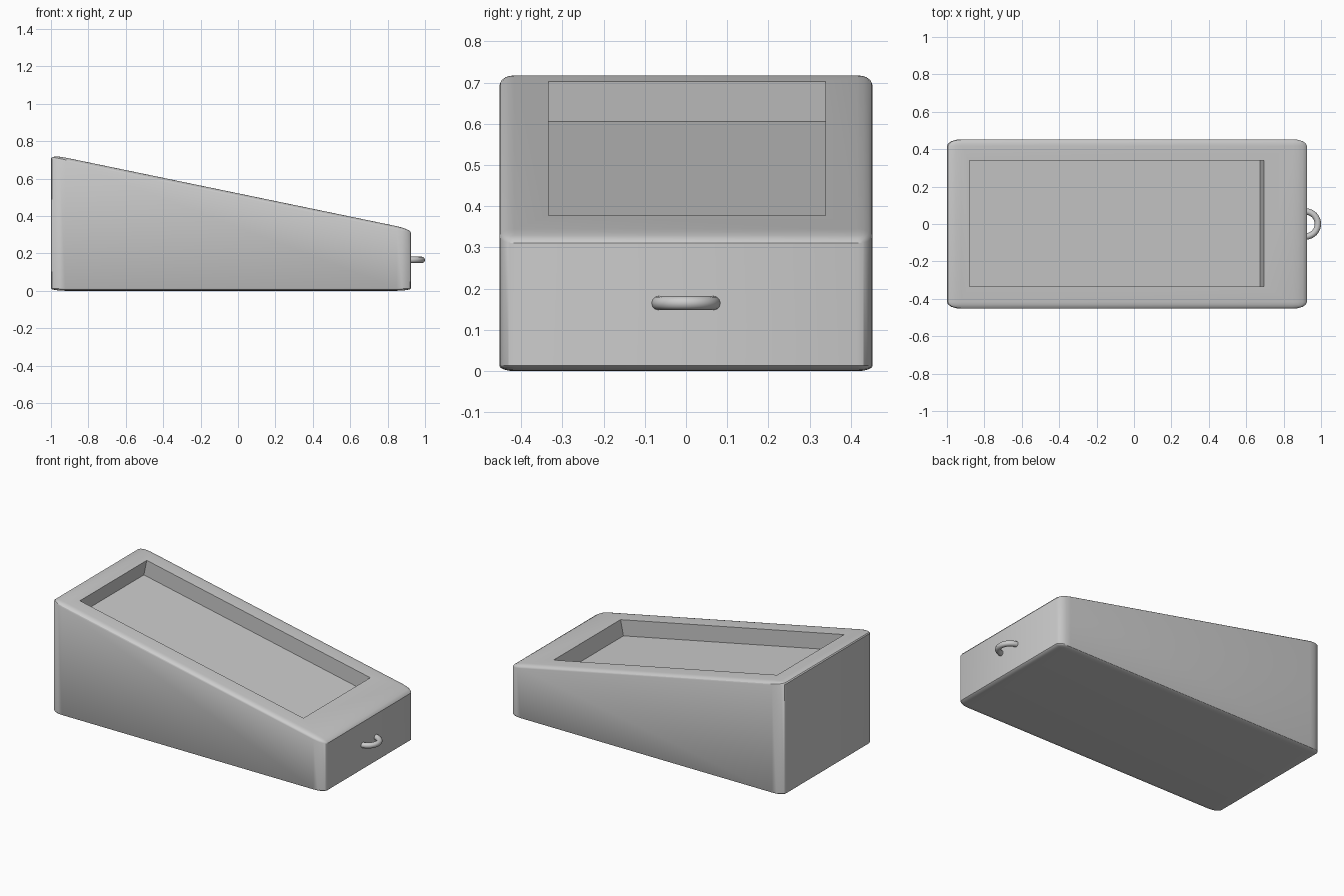
import bpy, bmesh, math
from mathutils import Matrix

if "Cube" in bpy.data.objects:
    bpy.data.objects.remove(bpy.data.objects["Cube"])

SLOPE = 0.207
def top(x):
    return 0.521 - SLOPE * x

def new_object(name, bm):
    mesh = bpy.data.meshes.new(name)
    bmesh.ops.recalc_face_normals(bm, faces=bm.faces)
    bm.to_mesh(mesh)
    bm.free()
    ob = bpy.data.objects.new(name, mesh)
    bpy.context.collection.objects.link(ob)
    return ob

def activate(ob):
    bpy.ops.object.select_all(action='DESELECT')
    ob.select_set(True)
    bpy.context.view_layer.objects.active = ob

# Wedge body: bevelled cube mapped onto the sloping form
BEVEL = 0.08
bm = bmesh.new()
bmesh.ops.create_cube(bm, size=2)
bmesh.ops.bevel(bm, geom=bm.edges[:], offset=BEVEL, segments=4,
                profile=0.5, affect='EDGES')
for v in bm.verts:
    x = -0.0375 + v.co.x * 0.9625
    if v.co.z > 0:
        z = top(x) + (v.co.z - 1) / BEVEL * 0.019
    else:
        z = (v.co.z + 1) / BEVEL * 0.013
    v.co = (x, v.co.y * 0.453, z)
body = new_object("wedge_body", bm)

# Recessed tray, cut square to the sloping top
x0, x1, y0, y1, depth = -0.88, 0.695, -0.334, 0.339, 0.1
xm = (x0 + x1) / 2
angle = math.atan(SLOPE)
bm = bmesh.new()
bmesh.ops.create_cube(bm, size=1, matrix=(
    Matrix.Translation((xm, (y0 + y1) / 2, top(xm)))
    @ Matrix.Rotation(angle, 4, 'Y')
    @ Matrix.Diagonal(((x1 - x0) / math.cos(angle), y1 - y0, 2 * depth, 1))))
cutter = new_object("tray_cutter", bm)
cutter.hide_render = True
mod = body.modifiers.new("tray", 'BOOLEAN')
mod.operation = 'DIFFERENCE'
mod.solver = 'EXACT'
mod.object = cutter
activate(body)
bpy.ops.object.modifier_apply(modifier=mod.name)
bpy.data.objects.remove(cutter)
bpy.ops.object.shade_smooth_by_angle(angle=math.radians(30))

# Pull ring, half sunk into the low end
bpy.ops.object.select_all(action='DESELECT')
bpy.ops.mesh.primitive_torus_add(location=(0.916, 0, 0.165), major_radius=0.067,
                                 minor_radius=0.017, major_segments=48, minor_segments=12)
ring = bpy.context.object
ring.name = "pull_ring"
activate(ring)
bpy.ops.object.shade_smooth_by_angle(angle=math.radians(40))
